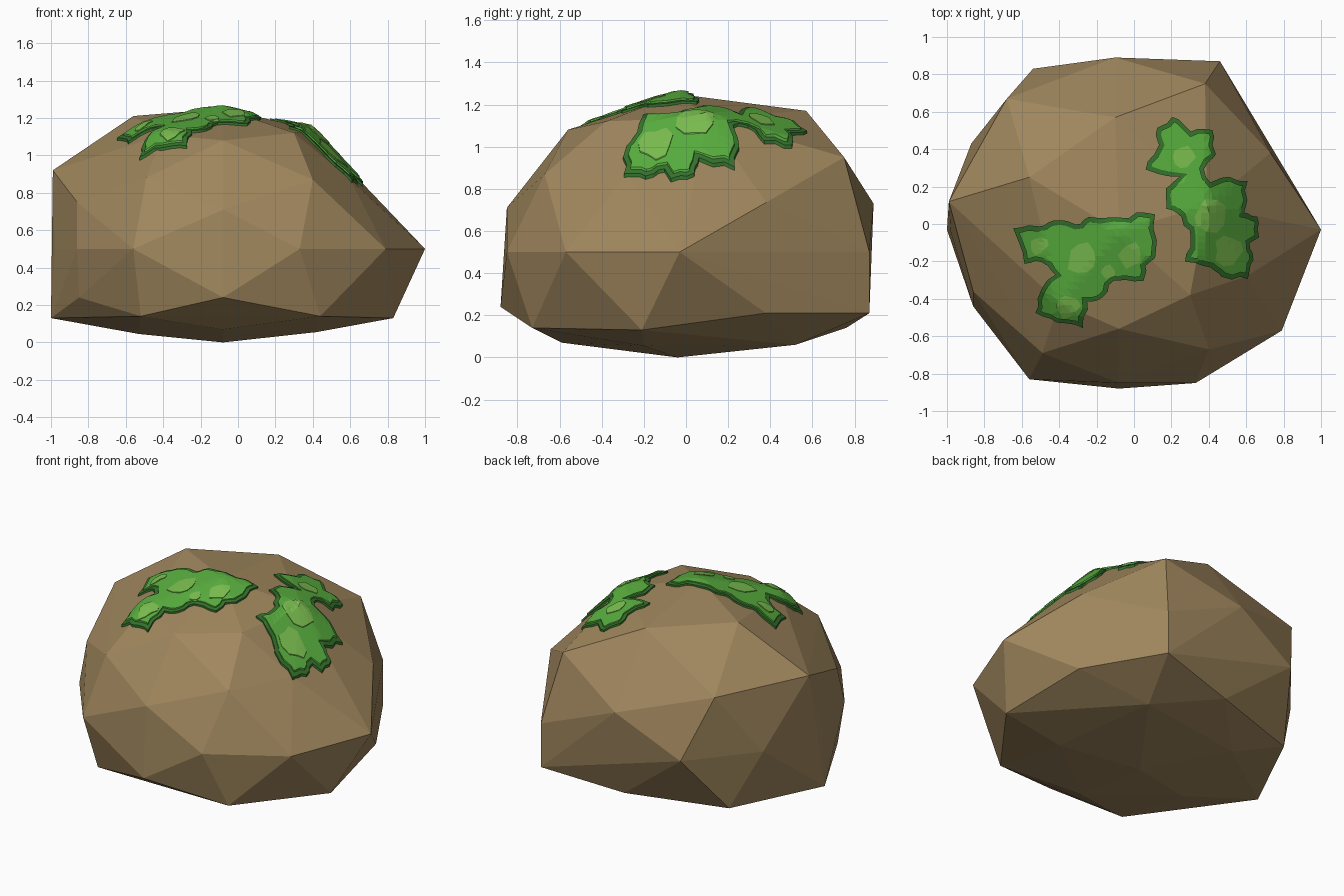
import bpy, bmesh, math, random
from mathutils import Vector
from mathutils.bvhtree import BVHTree
from mathutils.geometry import delaunay_2d_cdt

if "Cube" in bpy.data.objects:
    bpy.data.objects.remove(bpy.data.objects["Cube"])

random.seed(4)


def material(name, color):
    m = bpy.data.materials.new(name)
    m.diffuse_color = (*color, 1)
    m.use_nodes = True
    m.node_tree.nodes["Principled BSDF"].inputs["Base Color"].default_value = m.diffuse_color
    return m


def add_object(name, bm, mat):
    me = bpy.data.meshes.new(name)
    bm.to_mesh(me)
    ob = bpy.data.objects.new(name, me)
    bpy.context.collection.objects.link(ob)
    me.materials.append(mat)
    return ob


# boulder: chipped stone, the hull of its corner points from bottom to top
corners = [
    (-.08, -.04, 0),
    (-.08, -.59, .07), (.42, -.2, .055), (.32, .52, .06), (-.42, .42, .05), (-.53, -.18, .045),
    (-.08, -.88, .24), (.83, -.21, .13), (.46, .87, .21), (-.71, .56, .13), (-1, -.03, .13),
    (-.85, -.38, .24), (.44, -.73, .14), (-.52, -.73, .14), (.75, .38, .21), (-.08, .76, .14),
    (-.56, -.83, .5), (.33, -.85, .5), (.79, -.57, .5), (1, -.03, .5), (.46, .87, .5),
    (-.54, .83, .5), (-.87, .43, .5), (-.98, -.04, .5), (-.86, -.44, .5),
    (-.08, -.85, .71), (-.86, -.36, .75), (-.1, .89, .73), (.73, .38, .735), (.6, -.28, .87),
    (.4, -.67, .87), (-.49, -.69, .88), (-.99, .12, .92), (-.68, .67, .9), (.38, .75, .95),
    (-.08, -.56, 1.08), (.3, -.38, 1.12), (.39, .1, 1.14), (-.1, .57, 1.17),
    (-.56, .25, 1.21), (-.4, -.42, 1.11), (-.08, -.04, 1.25)]
rock = bmesh.new()
for c in corners:
    rock.verts.new(c)
res = bmesh.ops.convex_hull(rock, input=rock.verts[:])
bmesh.ops.delete(rock, geom=[v for v in rock.verts if not v.link_faces], context='VERTS')
bmesh.ops.recalc_face_normals(rock, faces=rock.faces[:])
tree = BVHTree.FromBMesh(rock)
add_object("boulder", rock, material("stone", (.35, .24, .11)))


def inset(pts, d):
    """Move a counter-clockwise outline inwards by d."""
    out = []
    for i, p in enumerate(pts):
        a = (p - pts[i - 1]).normalized()
        b = (pts[(i + 1) % len(pts)] - p).normalized()
        n = Vector((-a.y - b.y, a.x + b.x))
        n.normalize()
        k = max(.6, n.dot(Vector((-a.y, a.x))))
        out.append(p + n * (d / k))
    return out


def roughen(pts):
    """Cut each outline edge into short ragged steps."""
    out = []
    for i, p in enumerate(pts):
        q = pts[(i + 1) % len(pts)]
        out.append(p)
        e = q - p
        if e.length > .07:
            n = Vector((e.y, -e.x)).normalized()
            out.append(p + e * .4 + n * random.uniform(-.012, .012))
            out.append(p + e * .7 + n * random.uniform(-.012, .012))
    return out


def drape(bm, outline, lift):
    """Lay a filled outline over the stone, with a rim reaching down to it."""
    n = len(outline)
    lo = [min(p[k] for p in outline) for k in (0, 1)]
    hi = [max(p[k] for p in outline) for k in (0, 1)]
    step = .035
    grid = [Vector((lo[0] + i * step, lo[1] + j * step))
            for i in range(1, int((hi[0] - lo[0]) / step) + 1)
            for j in range(1, int((hi[1] - lo[1]) / step) + 1)]
    edges = [(i, (i + 1) % n) for i in range(n)]
    pts, _, faces, *_ = delaunay_2d_cdt(outline + grid, edges, [list(range(n))], 1, 1e-5)
    made, new = {}, []
    for f in faces:
        for i in f:
            if i not in made:
                hit = tree.ray_cast(Vector((*pts[i], 3)), Vector((0, 0, -1)))
                made[i] = bm.verts.new(hit[0] + hit[1] * lift)
        new.append(bm.faces.new([made[i] for i in f]))
    bmesh.ops.recalc_face_normals(bm, faces=new)
    if sum(f.normal.z for f in new) < 0:
        bmesh.ops.reverse_faces(bm, faces=new)
    rim = [e for f in new for e in f.edges if e.is_boundary]
    ext = bmesh.ops.extrude_edge_only(bm, edges=rim)
    for v in ext['geom']:
        if isinstance(v, bmesh.types.BMVert):
            v.co.z -= lift + .008


# moss outlines seen from above
patch_left = [(-.64, -.02), (-.58, -.21), (-.49, -.2), (-.42, -.27), (-.49, -.35), (-.52, -.47),
              (-.41, -.52), (-.27, -.55), (-.25, -.41), (-.17, -.39), (-.11, -.3), (.05, -.3),
              (.06, -.22), (.11, -.18), (.11, .05), (.01, .06), (-.03, .03), (-.24, .04),
              (-.31, 0), (-.43, .02), (-.5, -.01)]
patch_right = [(.06, .29), (.24, .25), (.17, .19), (.17, .08), (.25, .04), (.3, -.07), (.27, -.2),
               (.4, -.23), (.46, -.28), (.6, -.29), (.63, -.19), (.61, -.1), (.66, -.07), (.65, .04),
               (.58, .06), (.6, .23), (.5, .25), (.4, .22), (.37, .29), (.43, .37), (.41, .5),
               (.3, .49), (.2, .57), (.12, .51), (.13, .42)]
edge_bm, moss_bm, spot_bm = bmesh.new(), bmesh.new(), bmesh.new()
for patch in (patch_left, patch_right):
    line = roughen([Vector(p) for p in patch])
    drape(edge_bm, line, .012)
    drape(moss_bm, inset(line, .024), .02)

# pale tufts on the moss
for x, y, r in [(-.5, -.11, .05), (-.27, -.18, .09), (-.02, -.16, .07), (-.14, -.25, .04),
                (-.35, -.43, .065), (.26, .35, .06), (.4, .04, .085), (.49, -.14, .08)]:
    ring = []
    for k in range(10):
        a = math.tau * k / 10
        s = r * random.uniform(.75, 1.1)
        ring.append(Vector((x + s * math.cos(a), y + s * math.sin(a))))
    drape(spot_bm, ring, .024)

add_object("moss_edge", edge_bm, material("dark_moss", (.035, .17, .025)))
add_object("moss", moss_bm, material("green_moss", (.1, .43, .05)))
add_object("moss_tufts", spot_bm, material("pale_moss", (.2, .52, .08)))
